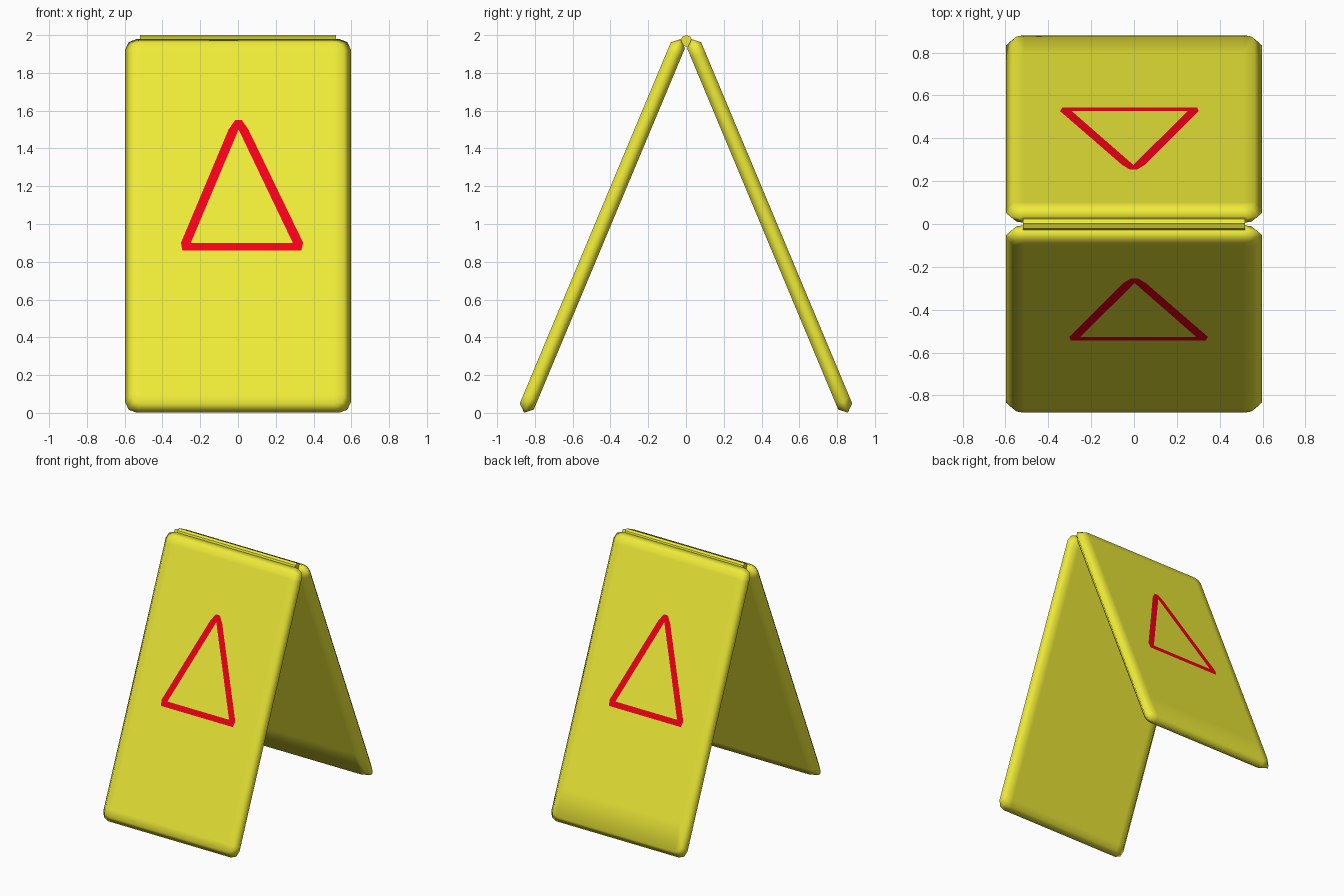
import bpy, bmesh
from math import radians, sin, cos, pi
from mathutils import Matrix

if "Cube" in bpy.data.objects:
    bpy.data.objects.remove(bpy.data.objects["Cube"])

TILT = radians(22.7)
HALF_W, HALF_L, HALF_T = 0.597, 1.072, 0.0405


def material(name, rgb):
    m = bpy.data.materials.new(name)
    m.diffuse_color = (*rgb, 1)
    m.use_nodes = True
    m.node_tree.nodes["Principled BSDF"].inputs["Base Color"].default_value = m.diffuse_color
    return m


yellow = material("yellow_plastic", (0.86, 0.83, 0.04))
red = material("red_paint", (0.9, 0.0, 0.01))


def finish(bm, name, mat, matrix, smooth=True):
    bm.normal_update()
    me = bpy.data.meshes.new(name)
    bm.to_mesh(me)
    bm.free()
    for p in me.polygons:
        p.use_smooth = smooth
    me.materials.append(mat)
    ob = bpy.data.objects.new(name, me)
    bpy.context.collection.objects.link(ob)
    ob.matrix_world = matrix
    return ob


def outline(bm, y, inset, r):
    """Rectangle with rounded corners, three points per corner."""
    pts = []
    for k, (sx, sz) in enumerate([(1, 1), (-1, 1), (-1, -1), (1, -1)]):
        for j in range(3):
            a = k * pi / 2 + j * pi / 4
            pts.append(bm.verts.new((sx * (HALF_W - inset - r) + r * cos(a), y,
                                     sz * (HALF_L - inset - r) + r * sin(a))))
    return pts


def panel(name, matrix, bottom_loop):
    bm = bmesh.new()
    rings = [outline(bm, -HALF_T, 0.036, 0.045),
             outline(bm, 0, 0, 0.06),
             outline(bm, HALF_T, 0.036, 0.045)]
    for a, b in zip(rings, rings[1:]):
        for i in range(12):
            j = (i + 1) % 12
            bm.faces.new((a[i], a[j], b[j], b[i]))
    bm.faces.new(rings[0])
    bm.faces.new(rings[-1])
    # support loops that keep the broad faces flat under smooth shading
    for co, no in [((0.51, 0, 0), (1, 0, 0)), ((-0.51, 0, 0), (1, 0, 0)),
                   ((0, 0, HALF_L - 0.09), (0, 0, 1)),
                   ((0, 0, bottom_loop - HALF_L), (0, 0, 1))]:
        bmesh.ops.bisect_plane(bm, geom=bm.verts[:] + bm.edges[:] + bm.faces[:],
                               plane_co=co, plane_no=no)
    bmesh.ops.recalc_face_normals(bm, faces=bm.faces)
    finish(bm, name, yellow, matrix)


def warning_triangle(name, matrix):
    # blunt outer corners and inner corners, in front-view x, z
    outer = [[(-0.302, 0.90), (-0.295, 0.86)],
             [(0.335, 0.86), (0.345, 0.90)],
             [(0.055, 1.50), (0.02, 1.55), (-0.015, 1.55), (-0.05, 1.50)]]
    inner = [(-0.25, 0.90), (0.29, 0.90), (0.003, 1.50)]
    bm = bmesh.new()

    def vert(p):
        return bm.verts.new((p[0], -HALF_T - 0.002, (p[1] - 1.006) / cos(TILT)))
    out = [[vert(p) for p in g] for g in outer]
    inn = [vert(p) for p in inner]
    for i in range(3):
        j = (i + 1) % 3
        bm.faces.new(out[i] + [inn[i]])
        bm.faces.new((out[i][-1], out[j][0], inn[j], inn[i]))
    finish(bm, name, red, matrix, smooth=False)


# two leaning panels, the rear one turned half way round
lean = Matrix.Translation((0, -0.443, 0.99)) @ Matrix.Rotation(-TILT, 4, 'X')
for side, turn, loop in (("front", 0, 0.09), ("rear", pi, 0.24)):
    mat = Matrix.Rotation(turn, 4, 'Z') @ lean
    panel(side + "_panel", mat, loop)
    warning_triangle(side + "_warning_triangle", mat)

# hinge rod along the top
bm = bmesh.new()
bmesh.ops.create_cone(bm, cap_ends=True, segments=8, radius1=0.031, radius2=0.031, depth=1.035)
finish(bm, "hinge_rod", yellow,
       Matrix.Translation((0, 0.002, 1.969)) @ Matrix.Rotation(pi / 2, 4, 'Y'), smooth=False)
